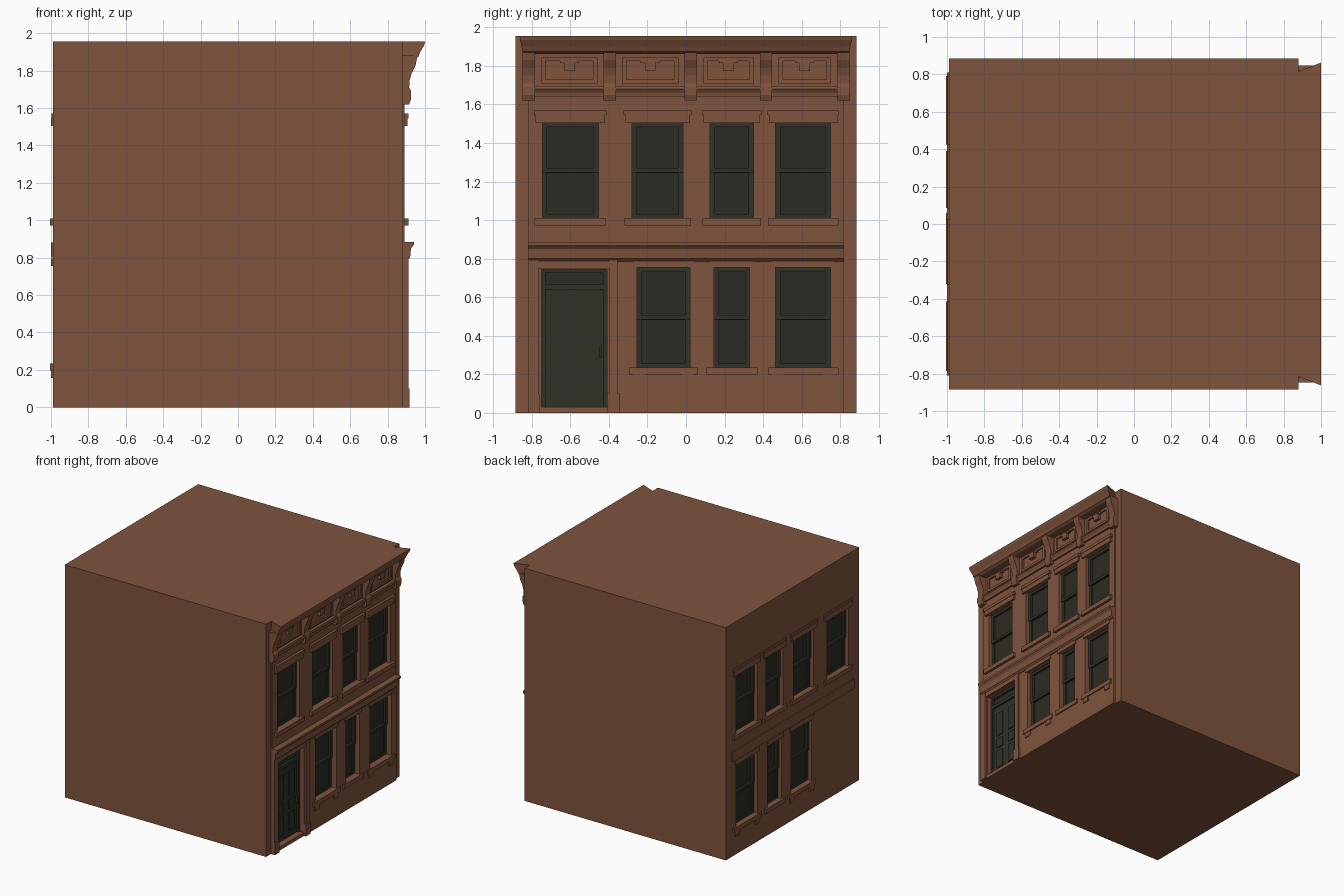
import bpy, bmesh

if "Cube" in bpy.data.objects:
    bpy.data.objects.remove(bpy.data.objects["Cube"])

def material(name, rgb):
    m = bpy.data.materials.new(name)
    m.diffuse_color = (*rgb, 1)
    m.use_nodes = True
    m.node_tree.nodes["Principled BSDF"].inputs["Base Color"].default_value = m.diffuse_color
    return m

BROWN = material("brownstone", (0.215, 0.088, 0.047))
GLASS = material("dark glass", (0.024, 0.025, 0.017))
WOOD = material("dark green woodwork", (0.030, 0.032, 0.022))

def finish(name, bm, mat):
    bmesh.ops.recalc_face_normals(bm, faces=bm.faces)
    me = bpy.data.meshes.new(name)
    bm.to_mesh(me)
    bm.free()
    me.materials.append(mat)
    ob = bpy.data.objects.new(name, me)
    bpy.context.collection.objects.link(ob)
    return ob

def boxes(name, items, mat):
    """One object made of boxes (x0, x1, y0, y1, z0, z1)."""
    bm = bmesh.new()
    for x0, x1, y0, y1, z0, z1 in items:
        vs = bmesh.ops.create_cube(bm, size=1)["verts"]
        for v in vs:
            v.co = ((x0 + x1) / 2 + v.co.x * (x1 - x0),
                    (y0 + y1) / 2 + v.co.y * (y1 - y0),
                    (z0 + z1) / 2 + v.co.z * (z1 - z0))
    return finish(name, bm, mat)

def prisms(name, profile, spans, mat, flare=0.0):
    """Extrude an (x, z) profile along y for every span; flare mitres the ends."""
    bm = bmesh.new()
    for y0, y1 in spans:
        a = [bm.verts.new((x, y0 - flare * (x - 0.88), z)) for x, z in profile]
        b = [bm.verts.new((x, y1 + flare * (x - 0.88), z)) for x, z in profile]
        bm.faces.new(a)
        bm.faces.new(b[::-1])
        n = len(profile)
        for i in range(n):
            j = (i + 1) % n
            bm.faces.new((a[i], b[i], b[j], a[j]))
    return finish(name, bm, mat)

# Openings: y0, y1, z0, z1
UPPER = [(-0.745, -0.455, 1.01, 1.505), (-0.28, -0.015, 1.01, 1.505),
         (0.125, 0.35, 1.01, 1.505), (0.465, 0.75, 1.01, 1.505)]
LOWER = [(-0.255, 0.02, 0.235, 0.755), (0.145, 0.33, 0.235, 0.755),
         (0.465, 0.75, 0.235, 0.755)]
DOOR = (-0.75, -0.41, 0.03, 0.745)
FRONT, BACK, DEPTH = 0.89, -0.99, 0.05

def span(side, d0, d1):
    """x range from distances outside the front (+1) or back (-1) wall plane."""
    return (FRONT + d0, FRONT + d1) if side > 0 else (BACK - d1, BACK - d0)

# Main block and facade panels, with the openings cut out
body = boxes("building_body", [(BACK, 0.88, -0.885, 0.885, 0, 1.955)], BROWN)
upper_wall = boxes("upper_facade", [(0.87, FRONT, -0.82, 0.82, 0.8, 1.9)], BROWN)
lower_wall = boxes("lower_facade", [(0.87, 0.9, -0.82, 0.82, 0, 0.8)], BROWN)
cuts = [(FRONT - DEPTH, 0.95, *o) for o in UPPER + LOWER + [DOOR]]
cuts += [(-1.05, BACK + DEPTH, *o) for o in UPPER + LOWER]
cutter = boxes("opening_cutter", cuts, BROWN)
cutter.hide_render = True
for ob in (body, upper_wall, lower_wall):
    mod = ob.modifiers.new("openings", 'BOOLEAN')
    mod.operation = 'DIFFERENCE'
    mod.solver = 'EXACT'
    mod.object = cutter
dg = bpy.context.evaluated_depsgraph_get()
cut_meshes = [(ob, bpy.data.meshes.new_from_object(ob.evaluated_get(dg)))
              for ob in (body, upper_wall, lower_wall)]
for ob, me in cut_meshes:
    ob.modifiers.clear()
    ob.data = me
bpy.data.objects.remove(cutter)

for side, label in ((1, "front"), (-1, "back")):
    panes, sashes, lintels, sills, feet = [], [], [], [], []
    out = 0.017 if side > 0 else 0.01
    for y0, y1, z0, z1 in UPPER + LOWER:
        lower = z0 < 0.5
        mid = (z0 + z1) / 2
        # Glass plate and double-hung sash bars
        panes.append((*span(side, -DEPTH - 0.01, -DEPTH + 0.006), y0, y1, z0, z1))
        for lo, hi, d in ((z0, mid + 0.01, 0.016), (mid - 0.01, z1, 0.024)):
            xs = span(side, -DEPTH, -DEPTH + d)
            sashes += [(*xs, y0, y0 + 0.025, lo, hi), (*xs, y1 - 0.025, y1, lo, hi),
                       (*xs, y0, y1, lo, lo + 0.022), (*xs, y0, y1, hi - 0.022, hi)]
        # Lintel, sill and sill feet
        w = 0.018 if lower else 0.035
        lintels.append((*span(side, -0.02, out), y0 - w, y1 + w, z1, z1 + (0.04 if lower else 0.045)))
        if not lower:
            lintels.append((*span(side, -0.02, out + 0.004 * side), y0 - w - 0.008, y1 + w + 0.008,
                            z1 + 0.04, z1 + 0.065))
        sills.append((*span(side, -0.03, out + 0.004), y0 - 0.04, y1 + 0.04, z0 - 0.038, z0))
        if lower and y1 - y0 > 0.2:
            feet += [(*span(side, -0.02, out), y - 0.03, y + 0.03, z0 - 0.078, z0 - 0.036)
                     for y in (y0 + 0.01, y1 - 0.01)]
    boxes(label + "_window_glass", panes, GLASS)
    boxes(label + "_window_sashes", sashes, WOOD)
    boxes(label + "_lintels", lintels, BROWN)
    boxes(label + "_window_sills", sills, BROWN)
    boxes(label + "_sill_feet", feet, BROWN)

# Storey band: moulded on the front, a plain course on the back
prisms("storey_band", [(0.87, 0.885), (0.94, 0.885), (0.94, 0.868), (0.925, 0.85),
                       (0.92, 0.80), (0.905, 0.785), (0.87, 0.785)], [(-0.82, 0.82)], BROWN)
boxes("back_storey_band", [(BACK - 0.01, BACK + 0.01, -0.81, 0.81, 0.80, 0.88)], BROWN)

# Door with transom, raised panels and handle
xd = FRONT - DEPTH
boxes("door_leaf", [(xd - 0.01, xd + 0.01, DOOR[0], DOOR[1], 0.03, 0.645)], WOOD)
boxes("transom_glass", [(xd - 0.01, xd + 0.006, DOOR[0], DOOR[1], 0.645, 0.745)], GLASS)
boxes("door_frame", [(xd, xd + 0.025, DOOR[0], DOOR[0] + 0.02, 0.03, 0.745),
                     (xd, xd + 0.025, DOOR[1] - 0.02, DOOR[1], 0.03, 0.745),
                     (xd, xd + 0.025, DOOR[0], DOOR[1], 0.64, 0.668),
                     (xd, xd + 0.025, DOOR[0], DOOR[1], 0.725, 0.745)], WOOD)
boxes("door_panels", [(xd, xd + 0.017, y, y + 0.075, z0, z1) for y in (-0.69, -0.545)
                      for z0, z1 in ((0.08, 0.235), (0.265, 0.345), (0.375, 0.58))], WOOD)
boxes("door_handle", [(xd, xd + 0.026, -0.45, -0.438, 0.285, 0.35)], WOOD)

# Door surround
boxes("door_surround", [(0.87, 0.912, -0.40, -0.355, 0, 0.80),
                        (0.87, 0.917, -0.41, -0.345, 0, 0.10),
                        (0.87, 0.912, -0.82, -0.765, 0, 0.80),
                        (0.87, 0.917, -0.82, -0.76, 0, 0.10),
                        (0.87, 0.908, -0.765, -0.40, 0.75, 0.80)], BROWN)

# Cornice: top moulding, lower moulding, brackets and frieze panels
prisms("top_cornice", [(0.87, 1.955), (1.0, 1.955), (0.995, 1.935), (0.975, 1.90),
                       (0.965, 1.875), (0.945, 1.862), (0.87, 1.862)],
       [(-0.815, 0.815)], BROWN, flare=0.4)
prisms("lower_cornice_moulding", [(0.87, 1.695), (0.915, 1.695), (0.92, 1.68),
                                  (0.908, 1.66), (0.905, 1.642), (0.87, 1.642)],
       [(-0.82, 0.82)], BROWN)
BRACKETS = [-0.815, -0.395, 0.025, 0.415, 0.815]
prisms("cornice_brackets", [(0.87, 1.62), (0.915, 1.62), (0.926, 1.65), (0.926, 1.69),
                            (0.915, 1.71), (0.918, 1.75), (0.93, 1.79), (0.95, 1.83),
                            (0.96, 1.88), (0.87, 1.88)],
       [(y - 0.032, y + 0.032) for y in BRACKETS], BROWN)
frieze = []
for a, b in zip(BRACKETS, BRACKETS[1:]):
    y0, y1, c = a + 0.065, b - 0.065, (a + b) / 2
    frieze += [(0.87, 0.903, y0, y1, 1.71, 1.73), (0.87, 0.903, y0, y1, 1.825, 1.845),
               (0.87, 0.903, y0, y0 + 0.022, 1.71, 1.845),
               (0.87, 0.903, y1 - 0.022, y1, 1.71, 1.845),
               (0.87, 0.915, c - 0.028, c + 0.028, 1.775, 1.825),
               (0.87, 0.91, c - 0.05, c + 0.05, 1.815, 1.835)]
boxes("frieze_panels", frieze, BROWN)
